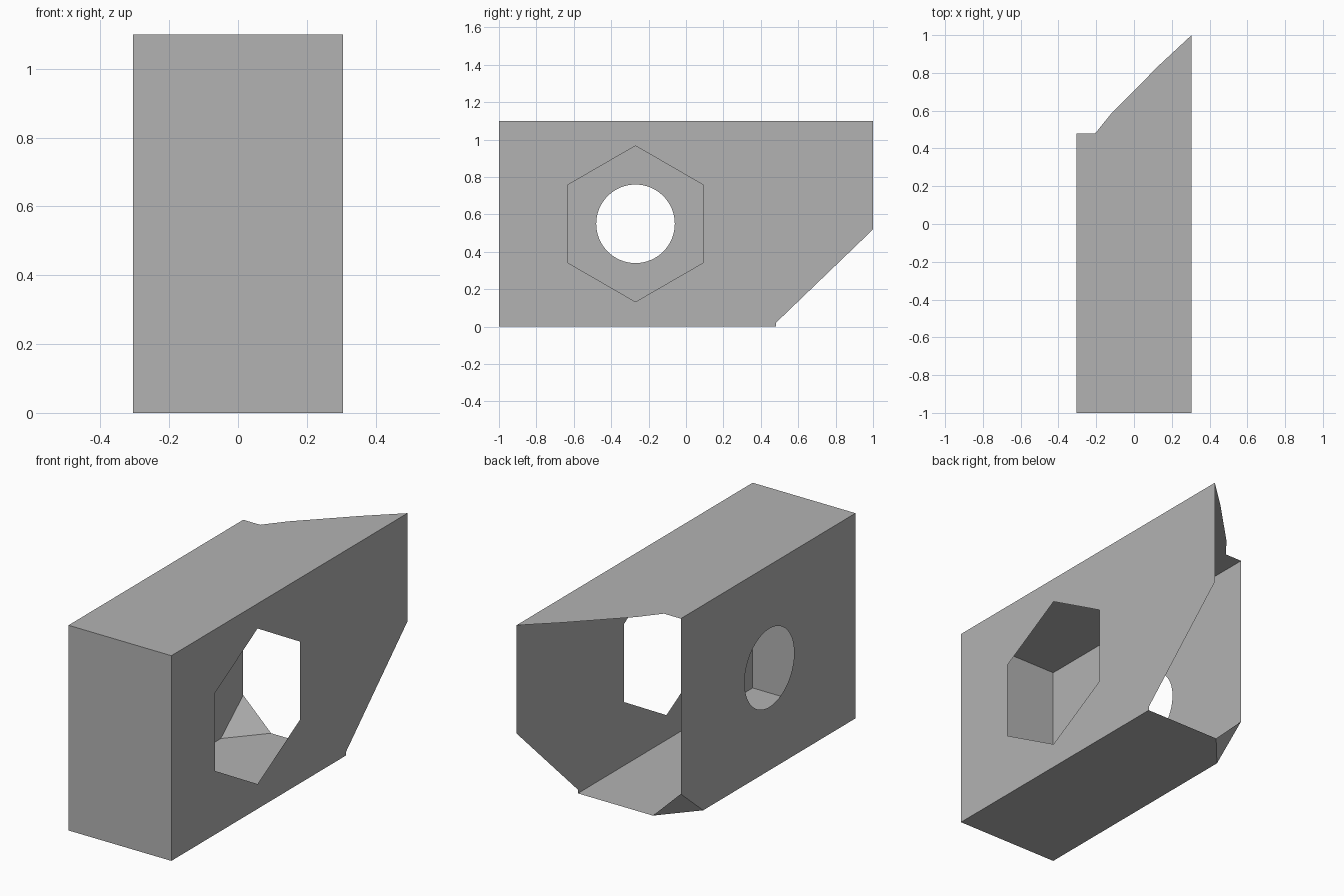
import bpy, bmesh, math
from mathutils import Vector

cube = bpy.data.objects.get("Cube")
if cube:
    bpy.data.objects.remove(cube, do_unlink=True)

GREY = (0.45, 0.45, 0.45, 1)
mat = bpy.data.materials.new("plain grey")
mat.use_nodes = True
mat.diffuse_color = GREY
mat.node_tree.nodes["Principled BSDF"].inputs["Base Color"].default_value = GREY

W, H, BACK = 0.305, 1.1, 0.48      # half width, height, back edge of short sides
HOLE = (-0.27, 0.55)               # shared centre of both side openings


def ring(sides, radius):
    """Regular outline around the hole centre, one corner pointing up."""
    return [(HOLE[0] + radius * math.sin(math.tau * i / sides),
             HOLE[1] + radius * math.cos(math.tau * i / sides)) for i in range(sides)]


def panel(name, place, normal, *loops):
    """Flat sheet: first loop is the outline, any others are openings."""
    bm = bmesh.new()
    edges = []
    for loop in loops:
        verts = [bm.verts.new(place(a, b)) for a, b in loop]
        edges += [bm.edges.new((v, verts[i - 1])) for i, v in enumerate(verts)]
    normal = Vector(normal)
    bmesh.ops.triangle_fill(bm, edges=edges, use_beauty=True, normal=normal)
    bm.normal_update()
    bmesh.ops.reverse_faces(bm, faces=[f for f in bm.faces if f.normal.dot(normal) < 0])
    bmesh.ops.dissolve_limit(bm, angle_limit=0.01, verts=bm.verts[:], edges=bm.edges[:])
    mesh = bpy.data.meshes.new(name)
    bm.to_mesh(mesh)
    bm.free()
    mesh.materials.append(mat)
    bpy.context.collection.objects.link(bpy.data.objects.new(name, mesh))


# Long side with the hexagonal opening and sloped lower back edge
panel("left_panel", lambda y, z: (W, y, z), (1, 0, 0),
      [(-1, 0), (BACK, 0), (BACK, 0.02), (1, 0.52), (1, H), (-1, H)], ring(6, 0.417))

# Short side with the round opening
panel("right_panel", lambda y, z: (-W, y, z), (-1, 0, 0),
      [(-1, 0), (0.29, 0), (BACK, 0.16), (BACK, H), (-1, H)], ring(64, 0.21))

# Closed front
panel("front_panel", lambda x, z: (x, -1, z), (0, -1, 0),
      [(-W, 0), (W, 0), (W, H), (-W, H)])

# Top with the gently bowed diagonal back edge
panel("top_panel", lambda x, y: (x, y, H), (0, 0, 1),
      [(-W, -1), (W, -1), (W, 1), (0.138, 0.845), (-0.116, 0.59), (-0.205, BACK), (-W, BACK)])

# Bottom with one clipped corner
panel("bottom_panel", lambda x, y: (x, y, 0), (0, 0, -1),
      [(-W, -1), (W, -1), (W, BACK), (-0.14, BACK), (-W, 0.29)])

# Small triangular chamfer joining the bottom and the short side
panel("corner_chamfer", lambda x, y: (x, y, 0.16 if x == -W and y == BACK else 0), (-1, 1, -1),
      [(-W, 0.29), (-0.14, BACK), (-W, BACK)])
